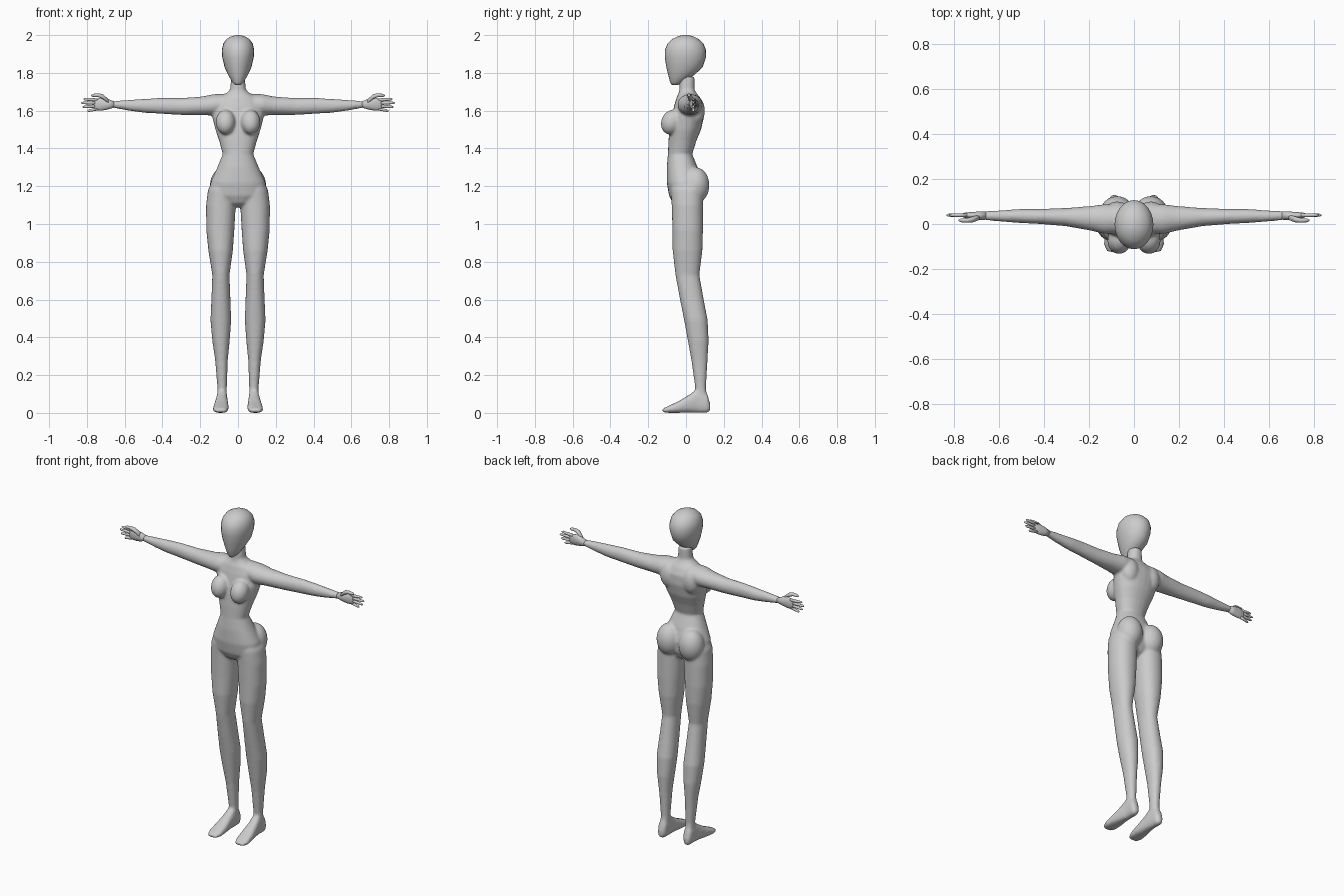
import bpy, bmesh, math
from mathutils import Matrix, Vector

SEG = 24


def loft(bm, axis, rings, sx=1, power=1.0):
    """Closed tube along an axis; ring = (t, a0, a1, b0, b1)."""
    loops = []
    for t, a0, a1, b0, b1 in rings:
        loop = []
        for i in range(SEG):
            w = 2 * math.pi * i / SEG
            c, s = math.cos(w), math.sin(w)
            c = math.copysign(abs(c) ** power, c)
            s = math.copysign(abs(s) ** power, s)
            a = (a0 + a1) / 2 + c * (a1 - a0) / 2
            b = (b0 + b1) / 2 + s * (b1 - b0) / 2
            p = {'x': (t, a, b), 'y': (a, t, b), 'z': (a, b, t)}[axis]
            loop.append(bm.verts.new((p[0] * sx, p[1], p[2])))
        loops.append(loop)
    faces = [bm.faces.new(loops[0]), bm.faces.new(loops[-1])]
    for l0, l1 in zip(loops, loops[1:]):
        for i in range(SEG):
            j = (i + 1) % SEG
            faces.append(bm.faces.new((l0[i], l0[j], l1[j], l1[i])))
    bmesh.ops.recalc_face_normals(bm, faces=faces)


def ball(bm, centre, radii, tilt=0):
    m = (Matrix.Translation(centre) @ Matrix.Rotation(tilt, 4, 'X')
         @ Matrix.Diagonal((*radii, 1)))
    bmesh.ops.create_uvsphere(bm, u_segments=24, v_segments=16, radius=1, matrix=m)


def finish(name, bm, voxel=0, smooth=0):
    me = bpy.data.meshes.new(name)
    bm.to_mesh(me)
    bm.free()
    for p in me.polygons:
        p.use_smooth = True
    ob = bpy.data.objects.new(name, me)
    bpy.context.collection.objects.link(ob)
    if voxel:
        r = ob.modifiers.new("Fuse", 'REMESH')
        r.mode, r.voxel_size, r.use_smooth_shade = 'VOXEL', voxel, True
    if smooth:
        s = ob.modifiers.new("Soften", 'SMOOTH')
        s.factor, s.iterations = 0.5, smooth
    return ob


# torso: (z, half width, front y, back y)
torso = [(1.78, .036, -.035, .045), (1.71, .042, -.035, .045),
         (1.69, .065, -.04, .058), (1.67, .10, -.05, .075),
         (1.63, .13, -.062, .094), (1.57, .137, -.075, .096),
         (1.50, .12, -.088, .08), (1.44, .10, -.093, .055),
         (1.37, .081, -.096, .033), (1.30, .11, -.102, .062),
         (1.22, .146, -.102, .085), (1.15, .145, -.09, .08),
         (1.11, .08, -.07, .06), (1.09, .03, -.04, .03)]
# leg: (z, inner x, outer x, front y, back y)
leg = [(1.25, .025, .125, -.07, .06), (1.18, .012, .159, -.08, .09),
       (1.10, .012, .169, -.076, .09), (.97, .019, .168, -.072, .09),
       (.86, .027, .157, -.071, .087), (.73, .045, .136, -.056, .071),
       (.60, .040, .141, -.032, .094), (.49, .036, .146, -.01, .115),
       (.38, .044, .136, .01, .12), (.28, .054, .121, .028, .114),
       (.13, .059, .109, .049, .106), (.05, .06, .11, .04, .118)]
# foot: (y, inner x, outer x, bottom z, top z)
foot = [(.128, .075, .1, .012, .05), (.112, .06, .112, 0, .1),
        (.06, .056, .113, 0, .13), (.02, .054, .12, .002, .098),
        (-.04, .049, .13, 0, .062), (-.09, .05, .134, 0, .038),
        (-.125, .065, .12, .003, .022)]
# arm: (x, front y, back y, bottom z, top z)
arm = [(.06, -.04, .085, 1.585, 1.69), (.13, -.045, .088, 1.574, 1.687),
       (.19, -.03, .08, 1.576, 1.675), (.30, -.01, .071, 1.577, 1.667),
       (.42, 0, .067, 1.584, 1.667), (.50, .004, .067, 1.589, 1.662),
       (.58, .01, .061, 1.60, 1.657), (.665, .017, .057, 1.616, 1.650)]

bm = bmesh.new()
loft(bm, 'z', [(z, -w, w, f, b) for z, w, f, b in torso], power=.9)
for s in (1, -1):
    loft(bm, 'z', leg, s, .92)
    loft(bm, 'y', foot, s, .8)
    loft(bm, 'x', arm, s)
    ball(bm, (s * .066, -.075, 1.54), (.052, .056, .068), math.radians(-25))  # breast
    ball(bm, (s * .075, .052, 1.205), (.074, .072, .095))                     # buttock
    ball(bm, (s * .075, .055, 1.60), (.055, .045, .075))                      # shoulder blade
finish("body", bm, .007, 8)

# head: (z, half width, front y, back y)
head = [(1.735, .014, -.075, -.045), (1.75, .03, -.084, -.015),
        (1.79, .053, -.094, .045), (1.83, .071, -.104, .088),
        (1.88, .083, -.112, .105), (1.92, .086, -.112, .106),
        (1.955, .078, -.098, .093), (1.98, .06, -.072, .066),
        (1.995, .032, -.04, .035), (2.0, .01, -.015, .012)]
bm = bmesh.new()
loft(bm, 'z', [(z, -w, w, f, b) for z, w, f, b in head])
finish("head", bm)

# hand: palm rings, then fingers as centre-line paths of (x, y, z, radius)
palm = [(.655, .019, .056, 1.617, 1.649), (.69, .018, .055, 1.606, 1.662),
        (.72, .022, .053, 1.601, 1.668), (.75, .027, .05, 1.602, 1.664),
        (.762, .032, .046, 1.606, 1.66)]
fingers = [(1.611, .797, 1.598), (1.626, .822, 1.619),
           (1.641, .83, 1.641), (1.656, .817, 1.661)]
thumb = [(.685, .03, 1.648, .012), (.715, .02, 1.674, .013),
         (.74, .016, 1.682, .01), (.768, .016, 1.681, .008), (.777, .016, 1.68, .003)]
for s, side in ((1, "left"), (-1, "right")):
    bm = bmesh.new()
    loft(bm, 'x', palm, s)
    paths = [thumb]
    for z0, x1, z1 in fingers:
        a, b = Vector((.74, .039, z0)), Vector((x1, .039, z1))
        paths.append([(*a.lerp(b, t), r) for t, r in
                      ((0, .009), (.5, .008), (.9, .0065), (1, .003))])
    for path in paths:
        loft(bm, 'x', [(x, y - r, y + r, z - r, z + r) for x, y, z, r in path], s)
    finish(side + "_hand", bm)
